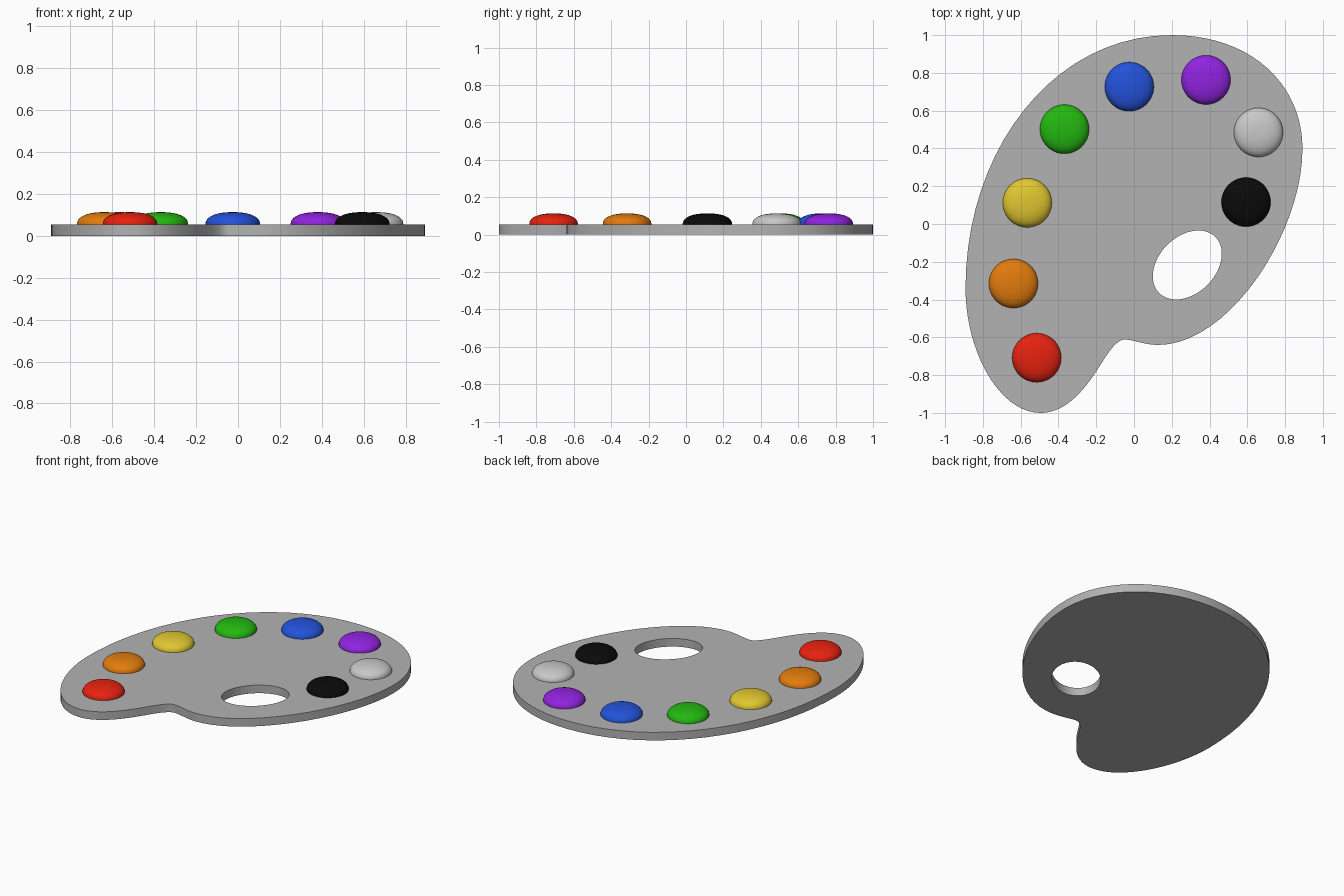
import bpy, bmesh, math

if "Cube" in bpy.data.objects:
    bpy.data.objects.remove(bpy.data.objects["Cube"])


def material(name, rgb):
    m = bpy.data.materials.new(name)
    m.diffuse_color = (*rgb, 1)
    m.use_nodes = True
    m.node_tree.nodes["Principled BSDF"].inputs["Base Color"].default_value = m.diffuse_color
    return m


def smooth(obj):
    bpy.ops.object.select_all(action='DESELECT')
    obj.select_set(True)
    bpy.context.view_layer.objects.active = obj
    bpy.ops.object.shade_smooth_by_angle(angle=math.radians(35))


def add_spline(curve, points):
    """Closed bezier from (left handle, point, right handle) triples."""
    s = curve.splines.new('BEZIER')
    s.bezier_points.add(len(points) - 1)
    for bp, (hl, co, hr) in zip(s.bezier_points, points):
        bp.handle_left_type = bp.handle_right_type = 'FREE'
        bp.handle_left, bp.co, bp.handle_right = [(*p, 0) for p in (hl, co, hr)]
    s.use_cyclic_u = True
    s.resolution_u = 20


THICK = 0.055

# Palette board outline: clockwise from the top
outline = [
    ((-0.43, 1.0), (0.2, 1.0), (0.63, 1.0)),
    ((0.892, 0.73), (0.892, 0.40), (0.892, -0.05)),
    ((0.50, -0.64), (0.13, -0.64), (0.05, -0.64)),
    ((0.0, -0.612), (-0.05, -0.612), (-0.10, -0.612)),
    ((-0.15, -0.705), (-0.2, -0.78), (-0.275, -0.895)),
    ((-0.37, -1.0), (-0.495, -1.0), (-0.715, -1.0)),
    ((-0.892, -0.67), (-0.892, -0.34), (-0.892, 0.39)),
]

# Thumb hole: ellipse tilted 45 degrees
A, B, K = 0.21, 0.15, 0.5523
def hole_point(u, v):
    c = math.sqrt(0.5)
    return (0.282 + c * (A * u - B * v), -0.217 + c * (A * u + B * v))

hole = []
for u, v in ((1, 0), (0, 1), (-1, 0), (0, -1)):
    hole.append((hole_point(u + K * v, v - K * u), hole_point(u, v),
                 hole_point(u - K * v, v + K * u)))

curve = bpy.data.curves.new("palette_outline", 'CURVE')
curve.dimensions = '2D'
curve.fill_mode = 'BOTH'
curve.extrude = THICK / 2
add_spline(curve, outline)
add_spline(curve, hole)
board = bpy.data.objects.new("palette_board", curve)
board.location.z = THICK / 2
bpy.context.collection.objects.link(board)
bpy.ops.object.select_all(action='DESELECT')
board.select_set(True)
bpy.context.view_layer.objects.active = board
bpy.ops.object.convert(target='MESH')
board = bpy.context.view_layer.objects.active
bm = bmesh.new()
bm.from_mesh(board.data)
bmesh.ops.remove_doubles(bm, verts=bm.verts, dist=1e-5)
bmesh.ops.recalc_face_normals(bm, faces=bm.faces)
bm.to_mesh(board.data)
bm.free()
board.data.materials.clear()
board.data.materials.append(material("board_grey", (0.45, 0.45, 0.45)))
smooth(board)


def paint_blob(name, x, y, rgb, radius=0.13, height=0.058, segs=48, rings=12):
    """Flattened dome of paint."""
    bm = bmesh.new()
    prev = None
    for i in range(rings):
        a = math.pi / 2 * i / rings
        r, z = radius * math.cos(a) ** 0.87, height * math.sin(a) ** 0.87
        ring = [bm.verts.new((r * math.cos(t), r * math.sin(t), z))
                for t in (2 * math.pi * k / segs for k in range(segs))]
        if prev:
            for k in range(segs):
                n = (k + 1) % segs
                bm.faces.new((prev[k], prev[n], ring[n], ring[k]))
        else:
            bm.faces.new(ring[::-1])
        prev = ring
    top = bm.verts.new((0, 0, height))
    for k in range(segs):
        bm.faces.new((prev[k], prev[(k + 1) % segs], top))
    me = bpy.data.meshes.new(name)
    bm.to_mesh(me)
    bm.free()
    me.materials.append(material(name.replace("paint_", "") + "_paint", rgb))
    obj = bpy.data.objects.new(name, me)
    obj.location = (x, y, THICK)
    bpy.context.collection.objects.link(obj)
    smooth(obj)


# Paint blobs around the rim
for name, x, y, rgb in (
    ("paint_red", -0.515, -0.708, (0.80, 0.016, 0.005)),
    ("paint_orange", -0.638, -0.315, (0.76, 0.20, 0.004)),
    ("paint_yellow", -0.565, 0.112, (0.75, 0.57, 0.03)),
    ("paint_green", -0.368, 0.502, (0.017, 0.48, 0.005)),
    ("paint_blue", -0.025, 0.727, (0.017, 0.085, 0.70)),
    ("paint_purple", 0.381, 0.763, (0.28, 0.017, 0.74)),
    ("paint_white", 0.659, 0.485, (0.58, 0.58, 0.58)),
    ("paint_black", 0.593, 0.116, (0.003, 0.003, 0.003)),
):
    paint_blob(name, x, y, rgb)
